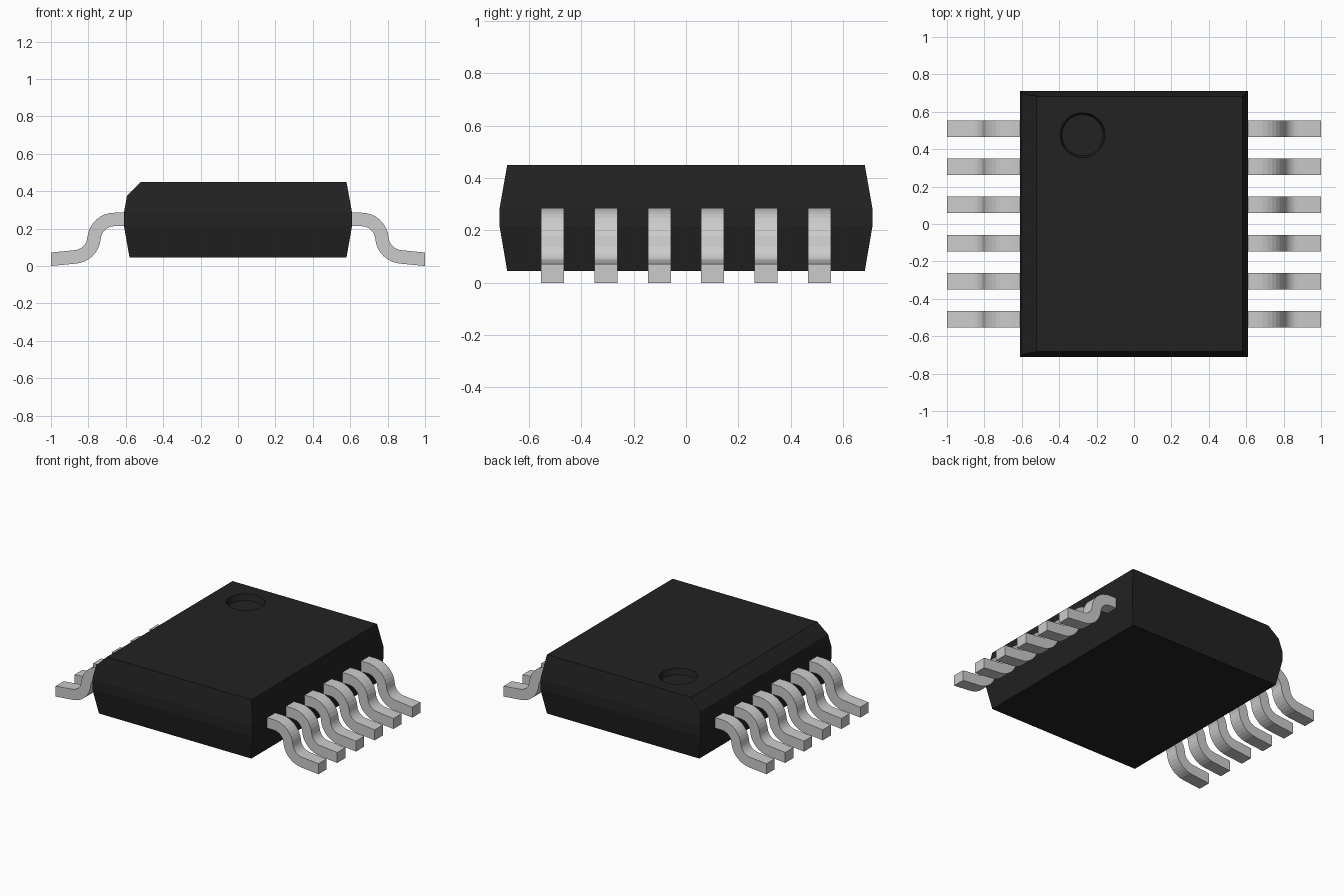
import bpy, bmesh
from math import sin, cos, radians
from mathutils import Vector

if "Cube" in bpy.data.objects:
    bpy.data.objects.remove(bpy.data.objects["Cube"])


def material(name, v):
    m = bpy.data.materials.new(name)
    m.diffuse_color = (v, v, v, 1)
    m.use_nodes = True
    m.node_tree.nodes["Principled BSDF"].inputs["Base Color"].default_value = m.diffuse_color
    return m


def make_object(name, bm, mat=None):
    bmesh.ops.recalc_face_normals(bm, faces=bm.faces)
    me = bpy.data.meshes.new(name)
    bm.to_mesh(me)
    bm.free()
    ob = bpy.data.objects.new(name, me)
    bpy.context.collection.objects.link(ob)
    if mat:
        me.materials.append(mat)
    return ob


black = material("black_plastic", 0.016)

# Body: stacked rectangles (half x, half y, z) with drafted sides
bm = bmesh.new()
levels = [(0.58, 0.683, 0.045), (0.61, 0.712, 0.215),
          (0.61, 0.712, 0.285), (0.58, 0.683, 0.45)]
rings = [[bm.verts.new((sx * x, sy * y, z))
          for sx, sy in ((-1, -1), (1, -1), (1, 1), (-1, 1))]
         for x, y, z in levels]
bm.faces.new(rings[0])
bm.faces.new(rings[-1])
for a, b in zip(rings, rings[1:]):
    for i in range(4):
        j = (i + 1) % 4
        bm.faces.new((a[i], a[j], b[j], b[i]))

# Bevel along the pin-one edge: slice off and cap
cut = bmesh.ops.bisect_plane(bm, geom=bm.verts[:] + bm.edges[:] + bm.faces[:],
                             plane_co=(-0.52, 0, 0.45), plane_no=(-1, 0, 1),
                             clear_outer=True)
bmesh.ops.contextual_create(
    bm, geom=[e for e in cut["geom_cut"] if isinstance(e, bmesh.types.BMEdge)])
body = make_object("body", bm, black)

# Pin-one dimple, cut into the top
bm = bmesh.new()
bmesh.ops.create_cone(bm, cap_ends=True, segments=40, radius1=0.11,
                      radius2=0.13, depth=0.08)
bmesh.ops.translate(bm, vec=(-0.275, 0.475, 0.45), verts=bm.verts)
cutter = make_object("dimple_cutter", bm, black)
cutter.hide_render = True
mod = body.modifiers.new("dimple", 'BOOLEAN')
mod.operation = 'DIFFERENCE'
mod.solver = 'EXACT'
mod.object = cutter
bpy.context.view_layer.objects.active = body
bpy.ops.object.modifier_apply(modifier="dimple")
bpy.data.objects.remove(cutter)

# Lead centreline: shoulder, bend down, bend out, slightly drooping foot
R, HALF, STEPS = 0.11, 0.036, 8
path = [(Vector((0.56, 0.249)), 0.0)]
p = Vector((0.66, 0.249))
c1 = p - Vector((0, R))
turn = radians(85)
for i in range(STEPS + 1):
    t = turn * i / STEPS
    path.append((c1 + R * Vector((sin(t), cos(t))), t))
c2 = c1 + 2 * R * Vector((sin(turn), cos(turn)))
droop = radians(4)
for i in range(1, STEPS + 1):
    t = turn + (droop - turn) * i / STEPS
    path.append((c2 - R * Vector((sin(t), cos(t))), t))
path.append((Vector((1.0, HALF)), 0.0))


def lead(name, side, y, width=0.088):
    bm = bmesh.new()
    sections = []
    for q, t in path:
        n = HALF * Vector((sin(t), cos(t)))
        sections.append([bm.verts.new((side * e.x, y + w, e.y))
                         for e, w in ((q + n, -width / 2), (q + n, width / 2),
                                      (q - n, width / 2), (q - n, -width / 2))])
    for a, b in zip(sections, sections[1:]):
        for i in range(4):
            j = (i + 1) % 4
            bm.faces.new((a[i], a[j], b[j], b[i]))
    bm.faces.new(sections[0])
    bm.faces.new(sections[-1])
    return make_object(name, bm)


# Six leads on each long side
for side, label in ((-1, "left"), (1, "right")):
    for k in range(6):
        lead(f"lead_{label}_{k + 1}", side, (k - 2.5) * 0.204)
